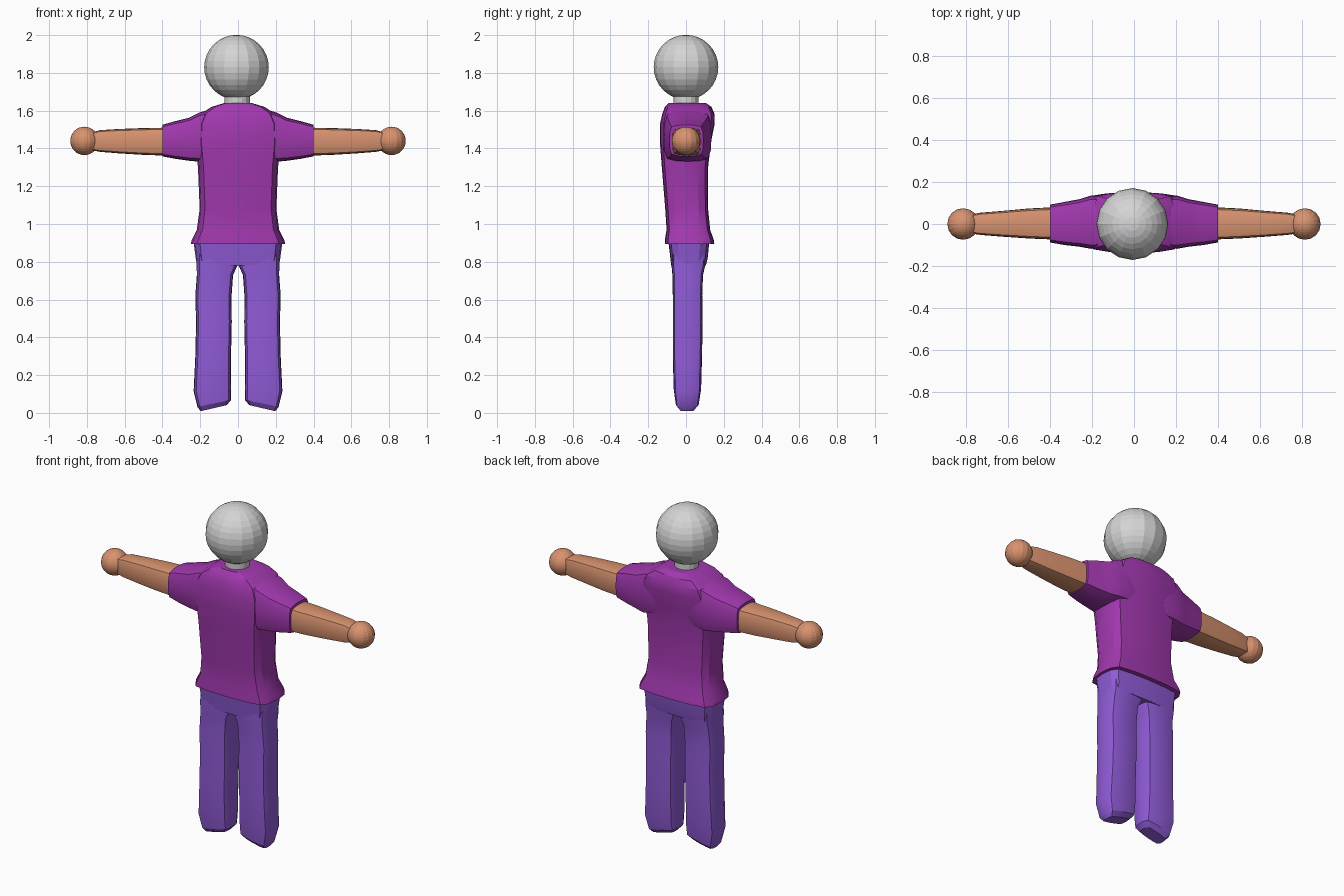
import bpy, bmesh, math
from mathutils import Vector

if "Cube" in bpy.data.objects:
    bpy.data.objects.remove(bpy.data.objects["Cube"])


def material(name, rgb):
    m = bpy.data.materials.new(name)
    m.diffuse_color = (*rgb, 1)
    m.use_nodes = True
    m.node_tree.nodes["Principled BSDF"].inputs["Base Color"].default_value = m.diffuse_color
    return m


SHIRT = material("magenta cloth", (0.36, 0.04, 0.43))
PANTS = material("violet cloth", (0.28, 0.105, 0.68))
SKIN = material("tan skin", (0.69, 0.29, 0.16))
GREY = material("light grey", (0.66, 0.66, 0.66))

# rounded-rectangle cross-section in unit space: one quarter, mirrored around
QUARTER = [(1, 0), (0.97, 0.55), (0.86, 0.87), (0.5, 0.97)]
SECTION = []
for k in range(4):
    s, t = [(1, 1), (-1, 1), (-1, -1), (1, -1)][k]
    pts = [(s * a, t * b) for a, b in QUARTER + [(0, 1)]]
    SECTION += (pts if k % 2 == 0 else pts[::-1])[:-1]


def finish(bm, name, mat, mirror=False, smooth=25):
    bmesh.ops.recalc_face_normals(bm, faces=bm.faces[:])
    me = bpy.data.meshes.new(name)
    bm.to_mesh(me)
    bm.free()
    me.materials.append(mat)
    ob = bpy.data.objects.new(name, me)
    bpy.context.collection.objects.link(ob)
    if mirror:
        ob.modifiers.new("mirror", "MIRROR").use_mirror_merge = False
    if smooth:
        bpy.context.view_layer.objects.active = ob
        bpy.ops.object.select_all(action="DESELECT")
        ob.select_set(True)
        bpy.ops.object.shade_smooth_by_angle(angle=math.radians(smooth))
    return ob


def loft(name, rings, mat, place, mirror=False, smooth=25):
    """Each ring: (position, u_min, u_max, v_min, v_max[, slant])."""
    bm = bmesh.new()
    loops = []
    for p, u0, u1, v0, v1, *slant in rings:
        loop = []
        for a, b in SECTION:
            u = (u0 + u1) / 2 + a * (u1 - u0) / 2
            v = (v0 + v1) / 2 + b * (v1 - v0) / 2
            w = p - a * (slant[0] if slant else 0)
            loop.append(bm.verts.new(place(w, u, v)))
        loops.append(loop)
    n = len(SECTION)
    for lo, hi in zip(loops, loops[1:]):
        for i in range(n):
            j = (i + 1) % n
            bm.faces.new((lo[i], lo[j], hi[j], hi[i]))
    bm.faces.new(loops[0])
    bm.faces.new(loops[-1])
    return finish(bm, name, mat, mirror, smooth)


def upright(w, u, v):
    return Vector((u, v, w))


def sideways(w, u, v):
    return Vector((w, u, v))


def ball(name, centre, r, mat, mirror=False):
    bm = bmesh.new()
    bmesh.ops.create_uvsphere(bm, u_segments=16, v_segments=16, radius=r)
    bmesh.ops.translate(bm, verts=bm.verts[:], vec=centre)
    return finish(bm, name, mat, mirror, smooth=0)


# head and neck
ball("head", (-0.008, 0, 1.83), 0.171, GREY)
bm = bmesh.new()
bmesh.ops.create_cone(bm, cap_ends=True, segments=16, radius1=0.067, radius2=0.067, depth=0.14)
bmesh.ops.translate(bm, verts=bm.verts[:], vec=(-0.004, 0, 1.65))
finish(bm, "neck", GREY, smooth=0)

# shirt body with flared hem and rounded shoulders
loft("shirt_body", [
    (0.895, -0.25, 0.25, -0.112, 0.15),
    (0.915, -0.245, 0.245, -0.112, 0.147),
    (0.97, -0.218, 0.218, -0.103, 0.128),
    (1.08, -0.203, 0.203, -0.110, 0.117),
    (1.30, -0.212, 0.212, -0.128, 0.117),
    (1.43, -0.225, 0.225, -0.138, 0.132),
    (1.53, -0.222, 0.222, -0.138, 0.152),
    (1.585, -0.195, 0.195, -0.125, 0.150),
    (1.62, -0.14, 0.14, -0.112, 0.135),
    (1.64, -0.075, 0.075, -0.092, 0.105),
], SHIRT, upright)

# sleeves and arms
loft("sleeve", [
    (0.10, -0.11, 0.13, 1.34, 1.62),
    (0.205, -0.118, 0.135, 1.33, 1.59),
    (0.26, -0.108, 0.118, 1.335, 1.562),
    (0.33, -0.10, 0.105, 1.345, 1.545),
    (0.40, -0.088, 0.092, 1.358, 1.525),
], SHIRT, sideways, mirror=True)
loft("forearm", [
    (0.38, -0.074, 0.08, 1.362, 1.510),
    (0.50, -0.069, 0.074, 1.366, 1.508),
    (0.63, -0.060, 0.062, 1.374, 1.503),
    (0.73, -0.052, 0.054, 1.382, 1.497),
    (0.775, -0.045, 0.045, 1.39, 1.485),
], SKIN, sideways, mirror=True)
ball("hand", (0.813, 0, 1.44), 0.075, SKIN, mirror=True)

# trousers: hips and two legs with slanted ends
loft("hips", [
    (0.78, -0.218, 0.218, -0.078, 0.105),
    (0.82, -0.224, 0.224, -0.083, 0.115),
    (0.92, -0.237, 0.237, -0.095, 0.125),
], PANTS, upright)
loft("leg", [
    (0.025, 0.06, 0.198, -0.035, 0.045, 0.016),
    (0.05, 0.037, 0.215, -0.055, 0.068, 0.018),
    (0.125, 0.036, 0.235, -0.065, 0.080, 0.01),
    (0.30, 0.037, 0.226, -0.070, 0.085),
    (0.48, 0.033, 0.222, -0.070, 0.088),
    (0.62, 0.034, 0.226, -0.070, 0.086),
    (0.73, 0.026, 0.218, -0.072, 0.090),
    (0.785, 0.001, 0.219, -0.077, 0.103),
    (0.84, 0.0, 0.219, -0.076, 0.105),
], PANTS, upright, mirror=True)
